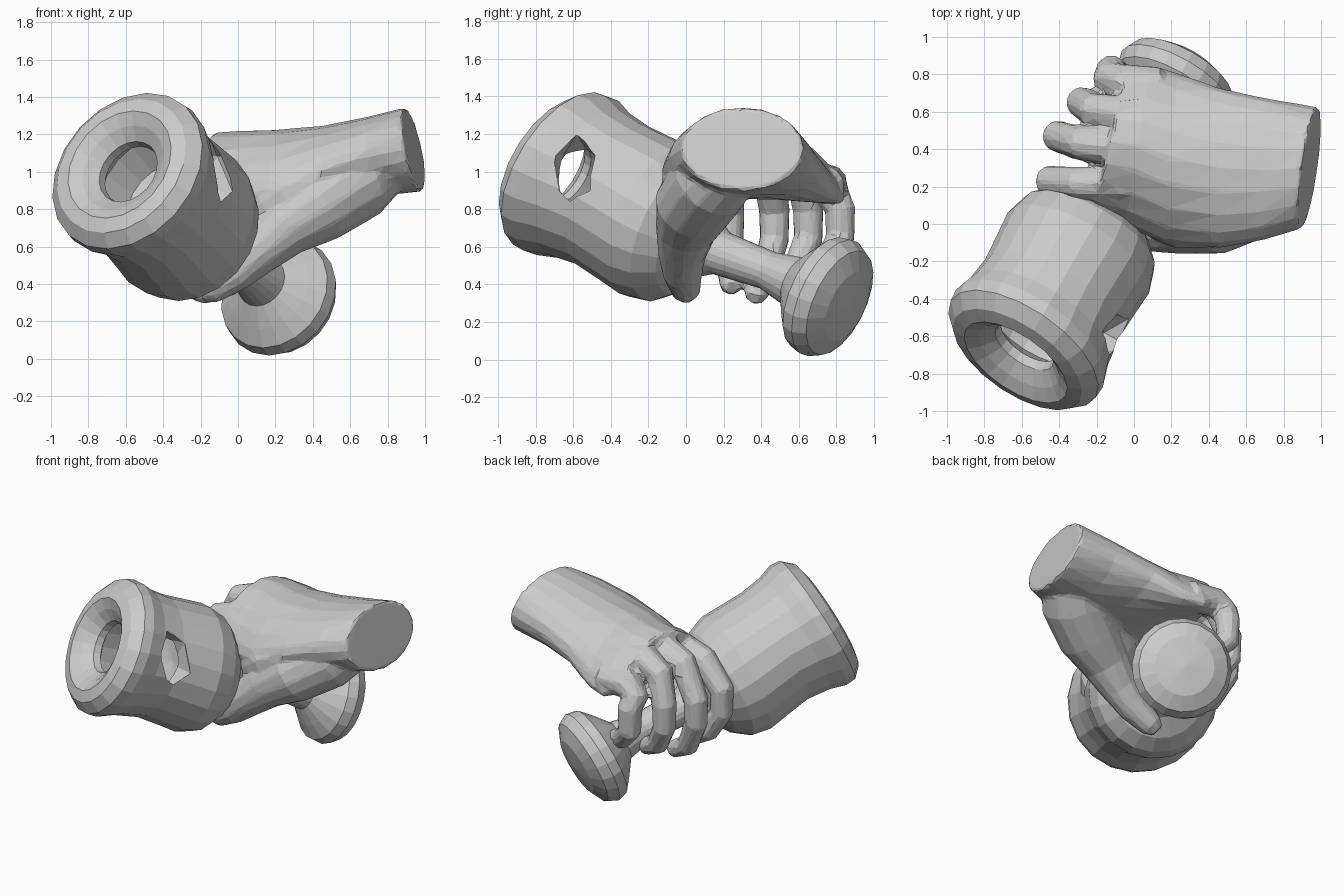
import bpy, bmesh, math
from mathutils import Vector

if "Cube" in bpy.data.objects:
    bpy.data.objects.remove(bpy.data.objects["Cube"])

TAU = 2 * math.pi


def loft(bm, rings):
    """Skin a list of equal-length rings and cap both ends."""
    vs = [[bm.verts.new(p) for p in r] for r in rings]
    n = len(vs[0])
    for a, b in zip(vs, vs[1:]):
        for i in range(n):
            j = (i + 1) % n
            bm.faces.new((a[i], a[j], b[j], b[i]))
    bm.faces.new(vs[0][::-1])
    bm.faces.new(vs[-1])


def circle(c, d, r, n, ref=Vector((0, 1, 0))):
    u = d.cross(ref).normalized()
    v = d.cross(u).normalized()
    return [c + r * (math.cos(TAU * i / n) * u + math.sin(TAU * i / n) * v) for i in range(n)]


def tube(bm, pts, n=10):
    """Tapered limb through (x, y, z, radius) points with a rounded tip."""
    ps = [Vector(p[:3]) for p in pts]
    rings = []
    for k, p in enumerate(ps):
        d = (ps[min(k + 1, len(ps) - 1)] - ps[max(k - 1, 0)]).normalized()
        rings.append(circle(p, d, pts[k][3], n))
    r = pts[-1][3]
    rings.append(circle(ps[-1] + d * r * 0.7, d, r * 0.6, n))
    loft(bm, rings)


def finish(bm, name):
    bmesh.ops.recalc_face_normals(bm, faces=bm.faces)
    me = bpy.data.meshes.new(name)
    bm.to_mesh(me)
    bm.free()
    ob = bpy.data.objects.new(name, me)
    bpy.context.collection.objects.link(ob)
    return ob


def apply_all(ob):
    bpy.ops.object.select_all(action='DESELECT')
    bpy.context.view_layer.objects.active = ob
    ob.select_set(True)
    for m in list(ob.modifiers):
        bpy.ops.object.modifier_apply(modifier=m.name)


# Held object: hollow mouth, bulging bell, slim handle and disc pommel on one axis
M = Vector((-0.61, -0.70, 1.02))
D = (Vector((0.26, 0.82, 0.30)) - M).normalized()
TILT = Vector((-0.65, 0.0, 0.75))
profile = [(0.56, 0.01), (0.52, 0.25), (0.35, 0.33), (0.18, 0.30), (0.10, 0.17),
           (0.05, 0.18), (-0.01, 0.25), (-0.05, 0.32), (-0.03, 0.40), (0.04, 0.465),
           (0.11, 0.47), (0.22, 0.435), (0.38, 0.415), (0.54, 0.425), (0.68, 0.435),
           (0.80, 0.40), (0.90, 0.31), (0.98, 0.18), (1.10, 0.12), (1.42, 0.105),
           (1.60, 0.14), (1.68, 0.24), (1.75, 0.32), (1.82, 0.335), (1.89, 0.30),
           (1.94, 0.20), (1.96, 0.01)]
bm = bmesh.new()
rings = []
for s, r in profile:
    c = M + D * s
    c.z -= 0.05 * max(0, 1 - abs(s - 0.95) / 0.55)   # slight sag between bell and pommel
    k = 0.13 * max(0, min(1, (0.4 - s) / 0.3))       # mouth leans up and outward
    rings.append([p + D * k * (p - c).dot(TILT)
                  for p in circle(c, D, r, 20, Vector((0, 0, 1)))])
loft(bm, rings)
bell = finish(bm, "bell_with_handle")

# Side opening through the bell wall
bm = bmesh.new()
bmesh.ops.create_icosphere(bm, subdivisions=1, radius=1)
for v in bm.verts:
    v.co = Vector((v.co.x * 0.18, v.co.y * 0.14, v.co.z * 0.21)) + Vector((-0.16, -0.58, 0.99))
cutter = finish(bm, "side_opening_cutter")
cutter.hide_render = True
mod = bell.modifiers.new("opening", 'BOOLEAN')
mod.operation = 'DIFFERENCE'
mod.solver = 'EXACT'
mod.object = cutter
apply_all(bell)
bpy.data.objects.remove(cutter)

# Wrist and palm: x, y centre, z centre, y radius, z radius, arch, slant of the knuckle line
bm = bmesh.new()
stations = [(0.94, 0.30, 1.12, 0.325, 0.225, 0, 0.045), (0.70, 0.29, 1.08, 0.38, 0.215, 0, 0.02),
            (0.45, 0.30, 1.05, 0.43, 0.195, 0.25, 0), (0.20, 0.35, 1.04, 0.46, 0.185, 0.7, 0.03),
            (0.02, 0.42, 1.05, 0.43, 0.17, 1.0, 0.07), (-0.13, 0.44, 1.07, 0.38, 0.14, 1.1, 0.09)]
rings = []
for k, (x, yc, zc, ry, rz, arch, slant) in enumerate(stations):
    ring = []
    for i in range(20):
        c, s = math.cos(TAU * i / 20), math.sin(TAU * i / 20)
        lean = 0.045 * s if k == 0 else 0
        ring.append(Vector((x + slant * c - lean, yc + ry * c, zc + rz * s - arch * (ry * c) ** 2)))
    rings.append(ring)
loft(bm, rings)

# Four fingers curling over and under the handle:
# knuckle y, knuckle z, outermost x, outermost y, tip y, lowest z
for ky, kz, ox, oy, ty, low in [(0.20, 1.04, -0.53, 0.23, 0.24, 0.40),
                                (0.39, 1.10, -0.49, 0.47, 0.37, 0.35),
                                (0.57, 1.07, -0.36, 0.65, 0.51, 0.39),
                                (0.74, 0.94, -0.20, 0.82, 0.70, 0.46)]:
    x = ox + 0.08
    tube(bm, [(0.14, ky, kz - 0.01, 0.10), (-0.07, ky + 0.02, kz, 0.10),
              ((x - 0.05) / 2 - 0.05, (ky + oy) / 2, kz - 0.07, 0.092),
              (x, oy, 0.80, 0.085), (x, oy, 0.64, 0.08),
              (x + 0.10, (oy + ty) / 2, low + 0.08, 0.074),
              (x + 0.24, ty, low, 0.064)])

# Thumb sweeping down from the wrist under the handle
tube(bm, [(0.80, 0.27, 1.07, 0.17), (0.64, 0.14, 0.96, 0.22), (0.42, 0.04, 0.82, 0.21),
          (0.24, 0.0, 0.70, 0.165), (0.10, -0.02, 0.57, 0.13),
          (-0.02, -0.02, 0.46, 0.105), (-0.15, 0.0, 0.37, 0.08)], 14)

# Thumb web joining the palm's near edge
tube(bm, [(0.64, 0.14, 1.02, 0.18), (0.40, 0.05, 0.93, 0.19),
          (0.24, 0.03, 0.86, 0.17), (0.14, 0.03, 0.80, 0.13)])

# Fuse into one hand and reduce to large facets
hand = finish(bm, "gripping_hand")
m = hand.modifiers.new("fuse", 'REMESH')
m.mode = 'VOXEL'
m.voxel_size = 0.016
m = hand.modifiers.new("soften", 'SMOOTH')
m.factor = 0.5
m.iterations = 5
m = hand.modifiers.new("facet", 'DECIMATE')
m.ratio = 0.05
apply_all(hand)
for ob in (bell, hand):
    for p in ob.data.polygons:
        p.use_smooth = False
